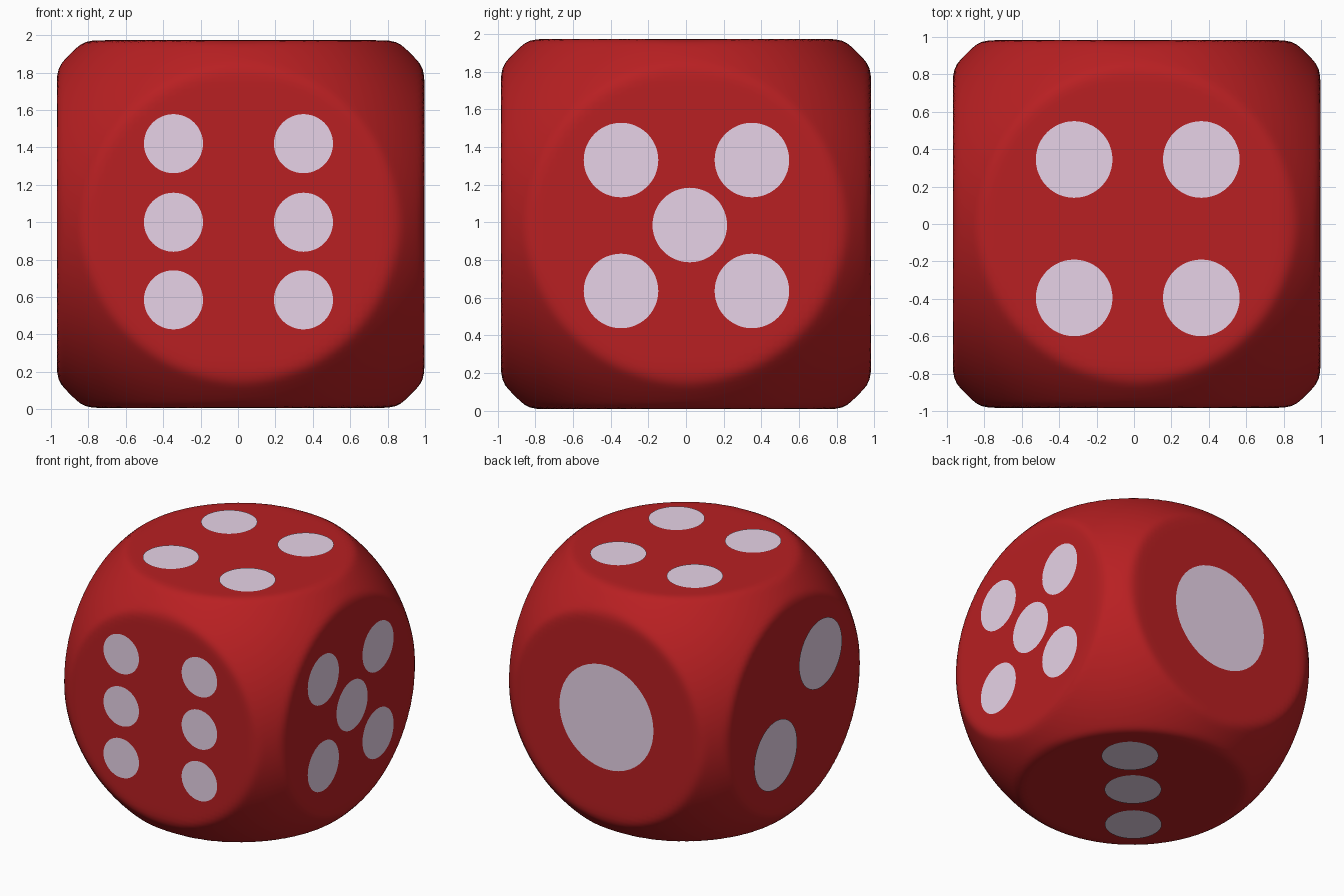
import bpy
import bmesh
from mathutils import Matrix, Vector

default_cube = bpy.data.objects.get("Cube")
if default_cube:
    bpy.data.objects.remove(default_cube, do_unlink=True)

HALF = 0.983                      # half width between the flat faces
FILLET = 0.21                     # rounding along the edges
BALL = 1.288                      # ball that trims the corners
CENTRE = Vector((0.014, 0, 0.99))


def make_material(name, color):
    mat = bpy.data.materials.new(name)
    mat.use_nodes = True
    mat.diffuse_color = (*color, 1)
    mat.node_tree.nodes["Principled BSDF"].inputs["Base Color"].default_value = (*color, 1)
    return mat


def add_object(name, bm, mat):
    mesh = bpy.data.meshes.new(name)
    bm.to_mesh(mesh)
    bm.free()
    mesh.materials.append(mat)
    obj = bpy.data.objects.new(name, mesh)
    bpy.context.collection.objects.link(obj)
    return obj


red = make_material("red", (0.48, 0.014, 0.016))
pale = make_material("pale_lilac", (0.8, 0.65, 0.8))

# Body: a cube with filleted edges, its corners trimmed to a ball
bm = bmesh.new()
bmesh.ops.create_cube(bm, size=2 * HALF)
bmesh.ops.subdivide_edges(bm, edges=bm.edges[:], cuts=51, use_grid_fill=True)
core_half = HALF - FILLET
for v in bm.verts:
    core = Vector([max(-core_half, min(core_half, c)) for c in v.co])
    v.co = core + (v.co - core).normalized() * FILLET
    if v.co.length > BALL:
        v.co = v.co.normalized() * BALL
for f in bm.faces:
    f.smooth = True
body = add_object("body", bm, red)
body.location = CENTRE
soften = body.modifiers.new("soften_creases", "SMOOTH")
soften.factor = 0.5
soften.iterations = 4


# Spots: thin discs laid on each face
def add_spots(name, normal, radius, points):
    bm = bmesh.new()
    turn = Vector(normal).to_track_quat("Z", "Y").to_matrix().to_4x4()
    for p in points:
        bmesh.ops.create_circle(bm, cap_ends=True, segments=48, radius=radius,
                                matrix=Matrix.Translation(p) @ turn)
    for f in bm.faces:
        if f.normal.dot(Vector(normal)) < 0:
            f.normal_flip()
    add_object(name, bm, pale)


add_spots("front_spots", (0, -1, 0), 0.158,
          [(x, -0.99, z) for x in (-0.345, 0.35) for z in (0.585, 1.0, 1.42)])
add_spots("back_spot", (0, 1, 0), 0.418, [(0.014, 0.99, 1)])
add_spots("five_spots", (1, 0, 0), 0.198,
          [(1, y, z) for y in (-0.345, 0.35) for z in (0.635, 1.33)] + [(1, 0.02, 0.985)])
add_spots("two_spots", (-1, 0, 0), 0.273, [(-1, -0.28, 1.3), (-1, 0.29, 0.7)])
add_spots("top_spots", (0, 0, 1), 0.205,
          [(x, y, 1.979) for x in (-0.32, 0.36) for y in (-0.395, 0.345)])
add_spots("bottom_spots", (0, 0, -1), 0.207,
          [(0.34, 0.36, 0), (0.01, 0, 0), (-0.32, -0.39, 0)])
